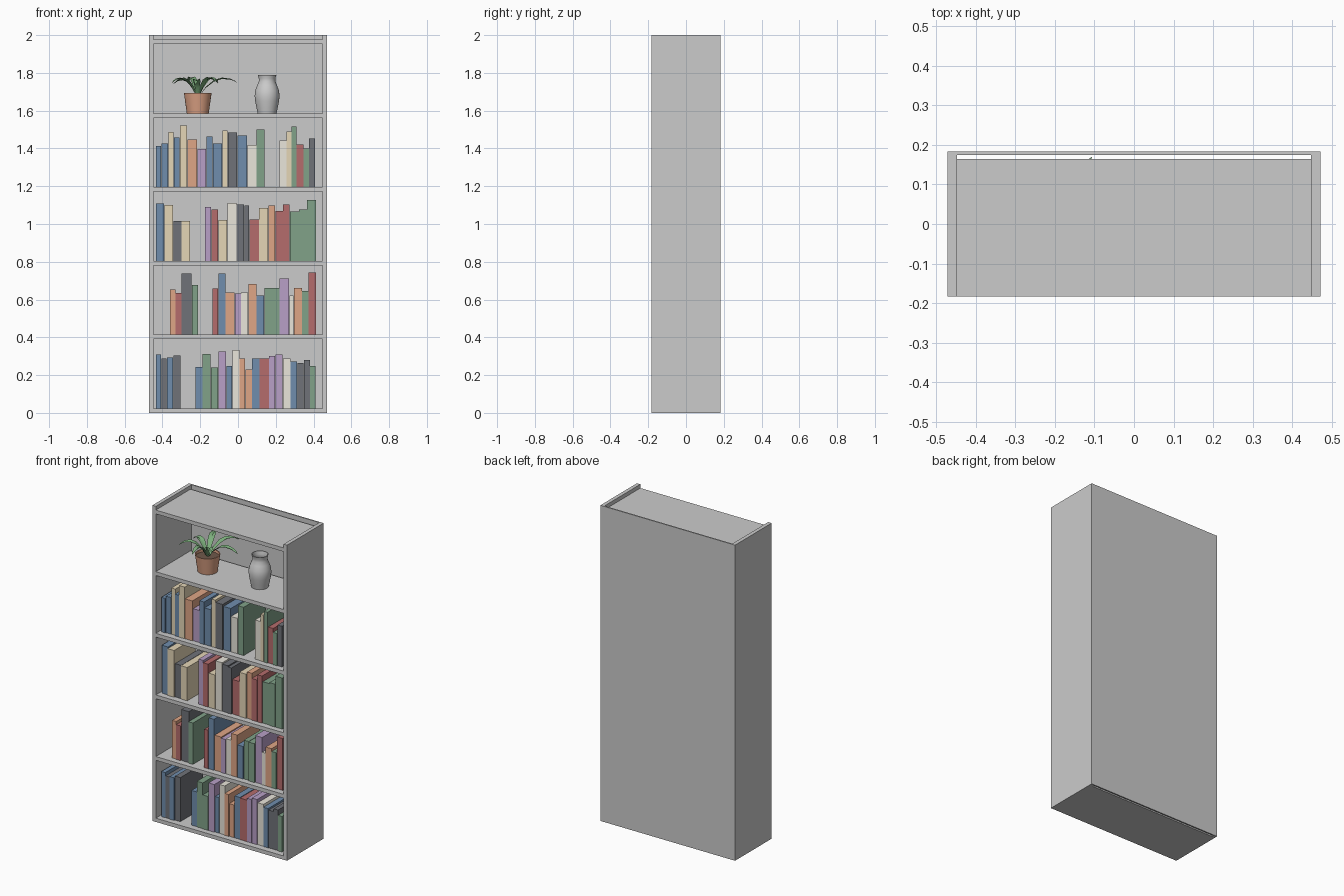
import bpy, bmesh, math, random
from mathutils import Vector

if "Cube" in bpy.data.objects:
    bpy.data.objects.remove(bpy.data.objects["Cube"])

random.seed(4)
W, D, H = 0.472, 0.183, 2.0          # half width, half depth, height
T = 0.024                            # board thickness
PITCH = (H - 2 * T) / 5 + 0.0        # shelf spacing
BACK_Y = 0.175

COLORS = {
    'blue': (0.16, 0.27, 0.42), 'red': (0.46, 0.15, 0.15), 'green': (0.22, 0.36, 0.25),
    'tan': (0.78, 0.67, 0.47), 'cream': (0.82, 0.79, 0.71), 'purple': (0.48, 0.35, 0.57),
    'orange': (0.74, 0.38, 0.24), 'black': (0.16, 0.17, 0.19), 'clay': (0.72, 0.36, 0.23),
    'soil': (0.16, 0.10, 0.07), 'leaf': (0.20, 0.42, 0.20),
}
MATS = {}


def paint(ob, color):
    if color not in MATS:
        MATS[color] = bpy.data.materials.new(color)
        MATS[color].diffuse_color = (*COLORS[color], 1)
    ob.data.materials.append(MATS[color])


def make(name, bm, color=None, smooth=False):
    me = bpy.data.meshes.new(name)
    bmesh.ops.recalc_face_normals(bm, faces=bm.faces)
    bm.to_mesh(me)
    bm.free()
    ob = bpy.data.objects.new(name, me)
    bpy.context.collection.objects.link(ob)
    if color:
        paint(ob, color)
    if smooth:
        bpy.ops.object.select_all(action='DESELECT')
        ob.select_set(True)
        bpy.context.view_layer.objects.active = ob
        bpy.ops.object.shade_smooth_by_angle(angle=math.radians(40))
    return ob


def box(name, x0, x1, y0, y1, z0, z1, color=None):
    bm = bmesh.new()
    bmesh.ops.create_cube(bm, size=1)
    for v in bm.verts:
        v.co = ((x0 + x1) / 2 + v.co.x * (x1 - x0),
                (y0 + y1) / 2 + v.co.y * (y1 - y0),
                (z0 + z1) / 2 + v.co.z * (z1 - z0))
    return make(name, bm, color)


def lathe(name, profile, loc, color=None, n=32):
    bm = bmesh.new()
    vs = [bm.verts.new((r, 0, z)) for r, z in profile]
    es = [bm.edges.new(p) for p in zip(vs, vs[1:])]
    bmesh.ops.spin(bm, geom=vs + es, cent=(0, 0, 0), axis=(0, 0, 1),
                   angle=2 * math.pi, steps=n)
    bmesh.ops.remove_doubles(bm, verts=bm.verts, dist=1e-5)
    ob = make(name, bm, color, True)
    ob.location = loc
    return ob


# Case: sides, back panel, boards (boards stop short of the back)
for s, side in ((-1, 'left'), (1, 'right')):
    x0, x1 = sorted((s * W, s * (W - T)))
    box(side + '_side', x0, x1, -D, BACK_Y, 0, H)
box('back_panel', -W, W, BACK_Y, D, 0, H)
for i in range(6):
    box(f'shelf_{i}', -W + T, W - T, -D, 0.164, i * PITCH, i * PITCH + T)


# Books: (right edge, height, colour) in hundredths; height 0 is a gap
def book_row(level, start, books):
    z, left = level * PITCH + T, start
    for i, (right, h, color) in enumerate(books):
        if h:
            y = -0.145 + random.uniform(-0.004, 0.004)
            box(f'book_{level}_{i}', left / 100, right / 100 - 0.002,
                y, y + random.uniform(0.205, 0.235), z, z + h / 100, color)
        left = right


GAP = 'none'
book_row(0, -43.4, [
    (-40.5, 28.6, 'blue'), (-37.6, 26.5, 'black'), (-34.2, 27, 'blue'), (-30.3, 27.9, 'black'),
    (-22.6, 0, GAP), (-18.7, 22, 'blue'), (-14.4, 28.9, 'green'), (-10.4, 21.5, 'green'),
    (-6.1, 30.2, 'purple'), (-3, 22.5, 'blue'), (0.9, 31, 'cream'), (3.9, 26.5, 'orange'),
    (7.5, 20.7, 'orange'), (11.5, 26.5, 'blue'), (16.5, 26.3, 'red'), (19.9, 27.6, 'purple'),
    (23.7, 28.6, 'purple'), (27.9, 26.5, 'cream'), (31.4, 24.9, 'blue'), (35, 23.9, 'black'),
    (38.2, 25.7, 'black'), (41.1, 22.5, 'green')])
book_row(1, -36, [
    (-33, 23.8, 'orange'), (-29.8, 22, 'red'), (-24.3, 32.3, 'black'), (-21, 26.2, 'green'),
    (-13.4, 0, GAP), (-10.4, 24.4, 'red'), (-6.5, 32.3, 'blue'), (-1.7, 22.2, 'orange'),
    (1.7, 21.7, 'purple'), (5.5, 22.2, 'cream'), (9.9, 26.7, 'orange'), (14, 20.6, 'blue'),
    (17.6, 24.6, 'green'), (22.1, 24.6, 'green'), (27.2, 29.7, 'purple'), (29.7, 20.6, 'cream'),
    (34, 24.6, 'orange'), (37.4, 23, 'green'), (41.5, 32.8, 'red')])
book_row(2, -43.4, [
    (-38.9, 30.4, 'blue'), (-34.2, 29.6, 'tan'), (-29.8, 21.1, 'black'), (-25.2, 21.1, 'tan'),
    (-17.6, 0, GAP), (-14.1, 28.5, 'purple'), (-10.4, 27.2, 'red'), (-5.6, 21.6, 'tan'),
    (-0.7, 30.7, 'cream'), (3.5, 29.9, 'black'), (6, 29.3, 'black'), (11.2, 21.9, 'red'),
    (16.2, 28, 'tan'), (19.9, 29.3, 'orange'), (23.9, 26.4, 'red'), (27.4, 29.9, 'red'),
    (32.4, 26.2, 'green'), (36.6, 27.2, 'green'), (41.5, 32.3, 'green')])
book_row(3, -43.4, [
    (-40.5, 21.9, 'blue'), (-36.8, 23.2, 'blue'), (-33.9, 29.3, 'tan'), (-30.8, 26.4, 'blue'),
    (-26.8, 32.7, 'tan'), (-21.5, 25.3, 'orange'), (-16.7, 20.3, 'purple'), (-13.2, 26.9, 'blue'),
    (-8.3, 23.2, 'blue'), (-5.4, 30.1, 'tan'), (-0.2, 28.8, 'black'), (5, 27.4, 'blue'),
    (9.9, 22.4, 'cream'), (14.1, 30.6, 'green'), (21.9, 0, GAP), (25.8, 24.8, 'cream'),
    (28.4, 29.5, 'tan'), (31.1, 32.2, 'green'), (34.8, 22.7, 'red'), (37.7, 20.5, 'green'),
    (41, 25.8, 'black')])

# Vase and plant pot on the top shelf
TOP = 4 * PITCH + T
lathe('vase', [(0, 0), (0.05, 0), (0.056, 0.03), (0.063, 0.065), (0.066, 0.092), (0.063, 0.12),
               (0.053, 0.148), (0.044, 0.17), (0.044, 0.185), (0.049, 0.203), (0.044, 0.203),
               (0.039, 0.182), (0.039, 0.17), (0.058, 0.12), (0.06, 0.09), (0.046, 0.01),
               (0, 0.01)], (0.154, 0, TOP))
POT = Vector((-0.213, 0, TOP))
lathe('pot', [(0, 0), (0.058, 0), (0.073, 0.107), (0.067, 0.107), (0.065, 0.09)], POT, 'clay')
lathe('soil', [(0, 0.094), (0.066, 0.092)], POT, 'soil')

# Arching, folded leaves
CURVE = [(0.03, 0.09, 0.25), (0.2, 0.135, 0.7), (0.4, 0.168, 1), (0.6, 0.182, 0.95),
         (0.8, 0.179, 0.65), (0.92, 0.17, 0.35), (1, 0.16, 0.02)]
LEAVES = [(0, 0.213, 0), (58, 0.2, 0), (108, 0.17, 0.008), (160, 0.14, -0.01),
          (214, 0.166, 0), (265, 0.14, -0.01), (312, 0.15, 0.005)]
for i, (deg, length, lift) in enumerate(LEAVES):
    a = math.radians(deg)
    out = Vector((math.cos(a), math.sin(a), 0))
    across = Vector((-out.y, out.x, 0))
    bm = bmesh.new()
    rows = []
    for t, z, w in CURVE:
        c = POT + out * (t * length) + Vector((0, 0, z + lift * t))
        edge = Vector((0, 0, 0.008 * w))
        rows.append([bm.verts.new(c + across * (k * 0.019 * w) + edge * abs(k)) for k in (-1, 0, 1)])
    for p, q in zip(rows, rows[1:]):
        for k in (0, 1):
            bm.faces.new((p[k], p[k + 1], q[k + 1], q[k]))
    make(f'leaf_{i}', bm, 'leaf', True)

for m in bpy.data.materials:
    if m.users and not m.is_grease_pencil:
        m.use_nodes = True
        m.node_tree.nodes["Principled BSDF"].inputs["Base Color"].default_value = m.diffuse_color
